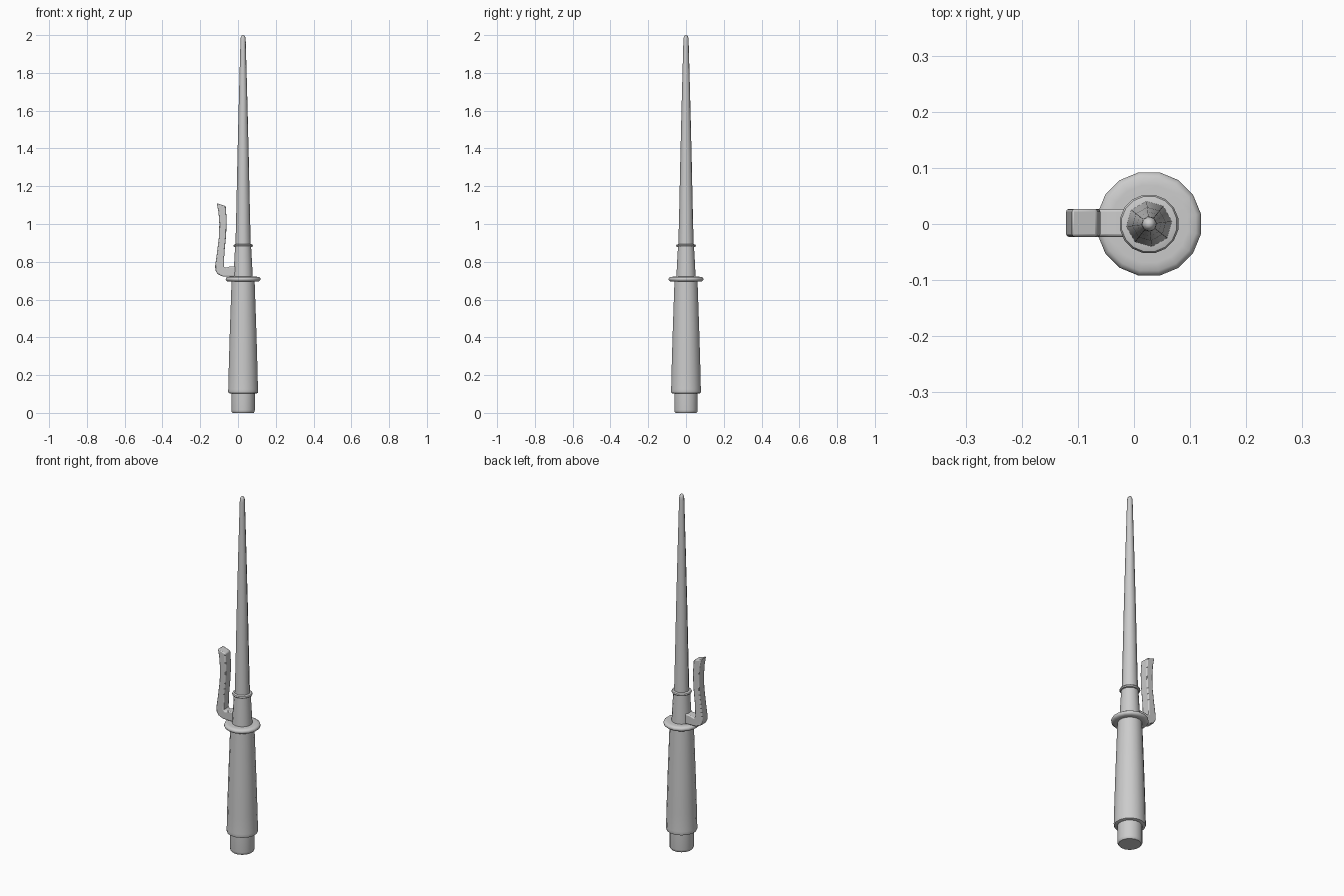
import bpy, bmesh, math

if "Cube" in bpy.data.objects:
    bpy.data.objects.remove(bpy.data.objects["Cube"])

AXIS_X = 0.027


def finish(name, bm, angle):
    bmesh.ops.recalc_face_normals(bm, faces=bm.faces[:])
    me = bpy.data.meshes.new(name)
    bm.to_mesh(me)
    bm.free()
    ob = bpy.data.objects.new(name, me)
    bpy.context.collection.objects.link(ob)
    bpy.ops.object.select_all(action='DESELECT')
    ob.select_set(True)
    bpy.context.view_layer.objects.active = ob
    bpy.ops.object.shade_smooth_by_angle(angle=math.radians(angle))
    return ob


def lathe(name, profile, sides=16, turn=0.5, angle=40):
    """Turn a (radius, height) profile into a capped solid."""
    bm = bmesh.new()
    rings = []
    for r, z in profile:
        ring = []
        for i in range(sides):
            a = 2 * math.pi * (i + turn) / sides
            ring.append(bm.verts.new((AXIS_X + r * math.cos(a), r * math.sin(a), z)))
        rings.append(ring)
    for lo, hi in zip(rings, rings[1:]):
        for i in range(sides):
            j = (i + 1) % sides
            bm.faces.new((lo[i], lo[j], hi[j], hi[i]))
    bm.faces.new(rings[0][::-1])
    bm.faces.new(rings[-1])
    return finish(name, bm, angle)


# Handle
lathe("pommel", [(0.057, 0), (0.062, 0.006), (0.063, 0.015), (0.063, 0.12)])
lathe("grip", [(0.072, 0.103), (0.079, 0.106), (0.081, 0.113), (0.080, 0.125),
               (0.078, 0.22), (0.072, 0.42), (0.065, 0.62), (0.062, 0.705)])

# Guard disc, collar and its ring
lathe("guard", [(0.075, 0.695), (0.087, 0.697), (0.093, 0.703), (0.094, 0.709),
                (0.092, 0.715), (0.085, 0.720), (0.070, 0.721)])
lathe("collar", [(0.052, 0.715), (0.049, 0.78), (0.043, 0.885)])
lathe("collar_ring", [(0.042, 0.877), (0.050, 0.879), (0.053, 0.885),
                      (0.050, 0.891), (0.040, 0.894)])

# Tapered eight-sided spike with a rounded tip
lathe("spike", [(0.041, 0.88), (0.036, 1.08), (0.030, 1.36), (0.022, 1.68),
                (0.014, 1.97), (0.013, 1.985), (0.009, 1.996), (0.004, 2.0)],
      sides=8, turn=0.15, angle=50)

# Side hook: outline in xz, extruded across y with softened edges
outline = [(0.01, 0.777), (-0.045, 0.775), (-0.066, 0.767), (-0.075, 0.775),
           (-0.072, 0.85), (-0.063, 0.94), (-0.060, 1.02), (-0.065, 1.094),
           (-0.112, 1.110), (-0.103, 1.06), (-0.099, 1.0), (-0.101, 0.93),
           (-0.111, 0.85), (-0.121, 0.78), (-0.120, 0.755), (-0.108, 0.735),
           (-0.08, 0.722), (0.01, 0.721)]
bm = bmesh.new()
face = bm.faces.new([bm.verts.new((x, -0.023, z)) for x, z in outline])
ext = bmesh.ops.extrude_face_region(bm, geom=[face])
bmesh.ops.translate(bm, vec=(0, 0.05, 0),
                    verts=[g for g in ext["geom"] if isinstance(g, bmesh.types.BMVert)])
hook = finish("side_hook", bm, 40)
bevel = hook.modifiers.new("soft_edges", 'BEVEL')
bevel.width = 0.005
bevel.segments = 2
bevel.limit_method = 'ANGLE'
bevel.angle_limit = math.radians(60)
